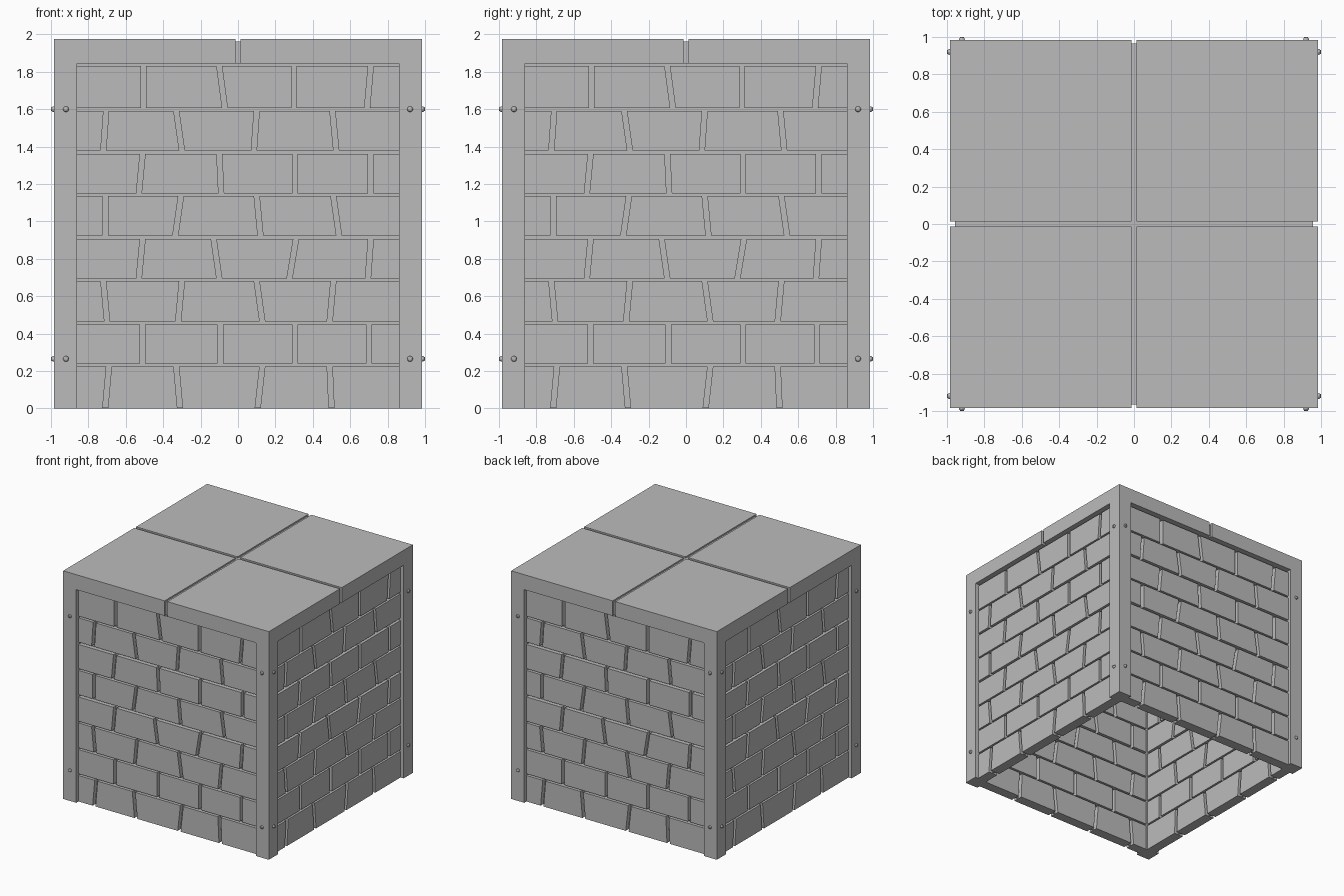
import bpy, bmesh, math
from mathutils import Matrix, Vector

if "Cube" in bpy.data.objects:
    bpy.data.objects.remove(bpy.data.objects["Cube"])

stone = bpy.data.materials.new("plain_grey")
stone.diffuse_color = (0.5, 0.5, 0.5, 1)
stone.use_nodes = True
stone.node_tree.nodes["Principled BSDF"].inputs["Base Color"].default_value = stone.diffuse_color


def finish(bm, name):
    bmesh.ops.recalc_face_normals(bm, faces=bm.faces[:])
    me = bpy.data.meshes.new(name)
    bm.to_mesh(me)
    bm.free()
    me.materials.append(stone)
    ob = bpy.data.objects.new(name, me)
    bpy.context.collection.objects.link(ob)
    return ob


def prism(bm, quad, y0, y1):
    """Extrude an x/z quad between two depths."""
    a = [bm.verts.new((x, y0, z)) for x, z in quad]
    b = [bm.verts.new((x, y1, z)) for x, z in quad]
    bm.faces.new(a)
    bm.faces.new(b[::-1])
    for i in range(4):
        j = (i + 1) % 4
        bm.faces.new((a[i], b[i], b[j], a[j]))


def box(bm, x0, x1, y0, y1, z0, z1):
    prism(bm, [(x0, z0), (x1, z0), (x1, z1), (x0, z1)], y0, y1)


OUT, INN = 0.985, 0.86        # frame outer face, post inner face
BEAM, TOP, GAP = 1.845, 1.975, 0.013

# Brick rows: z top, z bottom, then joints as (x at top, x at bottom)
rows = [
    (1.83, 1.605, (-.505, -.505), (-.10, -.07), (.30, .30), (.71, .69)),
    (1.59, 1.38, (-.705, -.72), (-.33, -.30), (.10, .085), (.505, .525)),
    (1.36, 1.15, (-.51, -.53), (-.10, -.09), (.305, .305), (.71, .71)),
    (1.135, .925, (-.71, -.71), (-.305, -.335), (.10, .12), (.51, .54)),
    (.905, .695, (-.51, -.53), (-.13, -.10), (.31, .275), (.71, .695)),
    (.68, .465, (-.72, -.70), (-.30, -.32), (.10, .13), (.51, .49)),
    (.45, .24, (-.51, -.51), (-.095, -.095), (.305, .305), (.70, .70)),
    (.225, 0, (-.69, -.71), (-.33, -.31), (.13, .105), (.49, .50)),
]
J = 0.014                     # half joint width

for k, side in enumerate(("front", "right", "back", "left")):
    turn = Matrix.Rotation(k * math.pi / 2, 4, 'Z')

    # Bricks, going through the backing so both faces show them
    bm = bmesh.new()
    for zt, zb, *joints in rows:
        ends = [(-INN - J, -INN - J)] + joints + [(INN + J, INN + J)]
        for (lt, lb), (rt, rb) in zip(ends, ends[1:]):
            prism(bm, [(lb + J, zb), (rb - J, zb), (rt - J, zt), (lt + J, zt)],
                  -0.955, -0.868)
    bm.transform(turn)
    finish(bm, side + "_bricks")

    # Thin backing panel behind the joints
    bm = bmesh.new()
    box(bm, -INN, INN, -0.917, -0.905, 0.005, BEAM)
    bm.transform(turn)
    finish(bm, side + "_backing")

    # Corner post
    bm = bmesh.new()
    box(bm, -OUT, -INN, -OUT, -INN, 0, BEAM)
    bm.transform(turn)
    finish(bm, side + "_corner_post")

    # Top slab quarter
    bm = bmesh.new()
    box(bm, -OUT, -GAP, -OUT, -GAP, BEAM, TOP)
    bm.transform(turn)
    finish(bm, side + "_top_slab")

    # Domed screws with a crossed ridge
    bm = bmesh.new()
    for x in (-0.92, 0.92):
        for z in (0.265, 1.6):
            bmesh.ops.create_uvsphere(
                bm, u_segments=12, v_segments=8, radius=0.0155,
                matrix=Matrix.Translation(Vector((x, -0.9845, z)))
                @ Matrix.Rotation(math.pi / 2, 4, 'X'))
            box(bm, x - .010, x + .010, -1.0, -0.985, z - .002, z + .002)
            box(bm, x - .002, x + .002, -1.0, -0.985, z - .010, z + .010)
    bm.transform(turn)
    finish(bm, side + "_screws")

# Sunken cross that fills the grooves between the slab quarters
bm = bmesh.new()
box(bm, -GAP, GAP, -0.965, 0.965, BEAM, 1.962)
box(bm, -0.957, -GAP, -GAP, GAP, BEAM, 1.962)
box(bm, GAP, 0.957, -GAP, GAP, BEAM, 1.962)
finish(bm, "groove_floor")
